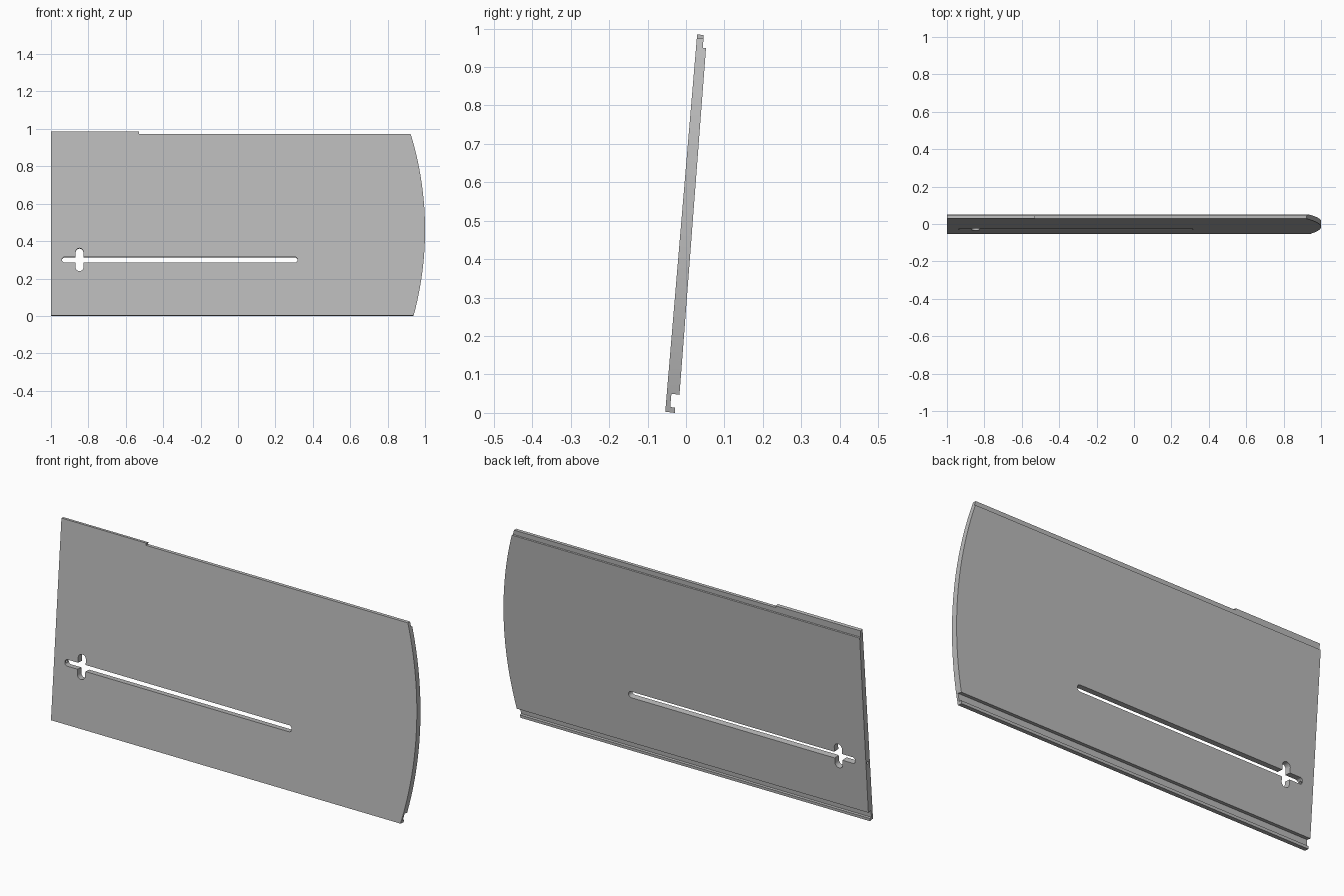
import bpy, bmesh, math
from mathutils import Matrix

cube = bpy.data.objects.get("Cube")
if cube:
    bpy.data.objects.remove(cube)

grey = bpy.data.materials.new("mid_grey")
grey.use_nodes = True
grey.diffuse_color = (0.5, 0.5, 0.5, 1)
grey.node_tree.nodes["Principled BSDF"].inputs["Base Color"].default_value = (0.5, 0.5, 0.5, 1)

LEAN = math.atan2(0.083, 0.985)


def prism(name, points, offset):
    """Extrude a closed outline of 3D points along an offset."""
    bm = bmesh.new()
    face = bm.faces.new([bm.verts.new(p) for p in points])
    new = bmesh.ops.extrude_face_region(bm, geom=[face])["geom"]
    bmesh.ops.translate(bm, vec=offset, verts=[v for v in new if isinstance(v, bmesh.types.BMVert)])
    bmesh.ops.recalc_face_normals(bm, faces=bm.faces)
    mesh = bpy.data.meshes.new(name)
    bm.to_mesh(mesh)
    bm.free()
    mesh.materials.append(grey)
    obj = bpy.data.objects.new(name, mesh)
    bpy.context.collection.objects.link(obj)
    return obj


def cut(target, tool, operation="DIFFERENCE"):
    tool.hide_render = True
    mod = target.modifiers.new(tool.name, "BOOLEAN")
    mod.object, mod.operation, mod.solver = tool, operation, "EXACT"
    bpy.context.view_layer.objects.active = target
    bpy.ops.object.modifier_apply(modifier=mod.name)
    bpy.data.objects.remove(tool)


def slot(name, x0, x1, z0, z1):
    """Round-ended slot, square to the leaning board."""
    r = min(x1 - x0, z1 - z0) / 2
    points = []
    for i in range(32):
        a = 2 * math.pi * (i + 0.5) / 32
        c, s = math.cos(a), math.sin(a)
        x = (x1 - r if c > 0 else x0 + r) + r * c
        z = (z1 - r if s > 0 else z0 + r) + r * s
        points.append((x, -0.2, z - 0.3))
    obj = prism(name, points, (0, 0.4, 0))
    obj.matrix_world = Matrix.Translation((0, -0.013, 0.3)) @ Matrix.Rotation(-LEAN, 4, "X")
    return obj


# Leaning board with a hooked bottom edge and a rebated top edge
profile = [(-0.054, 0.003), (-0.029, 0), (-0.028, 0.014), (-0.041, 0.015),
           (-0.038, 0.05), (-0.017, 0.047), (0.052, 0.949), (0.044, 0.95),
           (0.046, 0.983), (0.029, 0.985)]
board = prism("board", [(-1, y, z) for y, z in profile], (2.1, 0, 0))

# Bowed end
radius, mid = 1.75, 0.46
bow = []
for i in range(41):
    z = -0.05 + 1.1 * i / 40
    bow.append((1 - radius + math.sqrt(radius ** 2 - (z - mid) ** 2), -0.3, z))
cut(board, prism("bow_cutter", bow + [(-1.2, -0.3, 1.05), (-1.2, -0.3, -0.05)], (0, 0.6, 0)), "INTERSECT")

# Lowered section of the top edge
step = [(-0.53, -0.3, 0.974), (1.2, -0.3, 0.974), (1.2, -0.3, 1.2), (-0.53, -0.3, 1.2)]
cut(board, prism("step_cutter", step, (0, 0.6, 0)))

# Long slot and short cross slot
cut(board, slot("long_slot_cutter", -0.941, 0.318, 0.283, 0.315))
cut(board, slot("cross_slot_cutter", -0.869, -0.826, 0.238, 0.361))

# Small bore from the straight end into the slot
bore = [(-1.1, -0.013 + 0.007 * math.cos(a), 0.299 + 0.007 * math.sin(a))
        for a in (2 * math.pi * i / 16 for i in range(16))]
cut(board, prism("bore_cutter", bore, (0.2, 0, 0)))

board.select_set(True)
bpy.context.view_layer.objects.active = board
bpy.ops.object.shade_smooth_by_angle(angle=math.radians(25))
